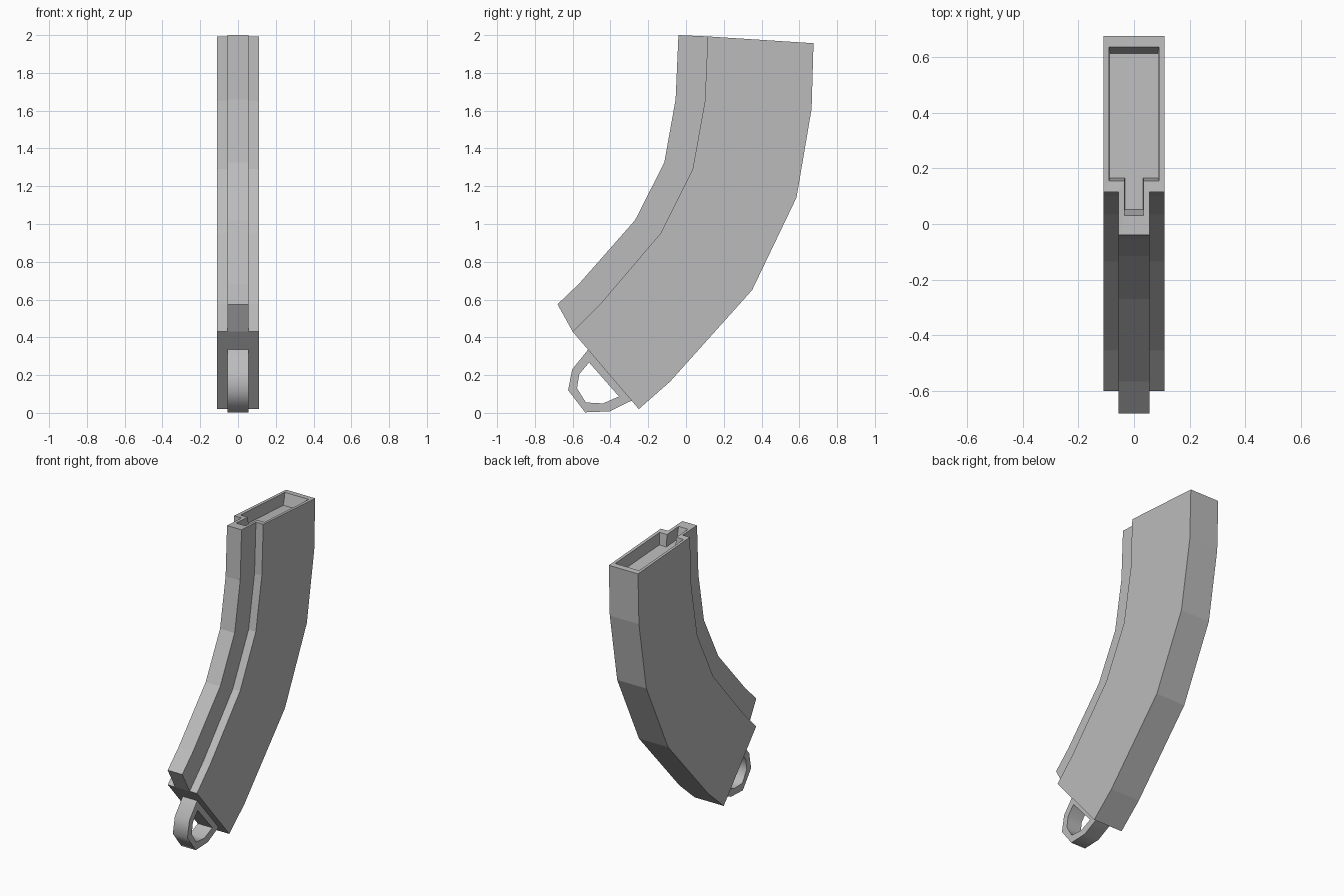
import bpy, bmesh
from mathutils import Vector

cube = bpy.data.objects.get("Cube")
if cube:
    bpy.data.objects.remove(cube, do_unlink=True)

grey = bpy.data.materials.new("grey metal")
grey.use_nodes = True
grey.diffuse_color = (0.5, 0.5, 0.5, 1)
grey.node_tree.nodes["Principled BSDF"].inputs["Base Color"].default_value = (0.5, 0.5, 0.5, 1)


def finish(name, bm):
    bmesh.ops.recalc_face_normals(bm, faces=bm.faces)
    mesh = bpy.data.meshes.new(name)
    bm.to_mesh(mesh)
    bm.free()
    mesh.materials.append(grey)
    obj = bpy.data.objects.new(name, mesh)
    bpy.context.collection.objects.link(obj)
    return obj


def bridge(bm, a, b):
    for i in range(len(a)):
        j = (i + 1) % len(a)
        bm.faces.new((a[i], a[j], b[j], b[i]))


def t_section(bm, front, step, back, rib, wide):
    """Ring of eight points: a wide box with a narrow rib on its front."""
    half = [(rib, front), (rib, step), (wide, step), (wide, back)]
    pts = half + [(-x, p) for x, p in reversed(half)]
    return [bm.verts.new((x, p[0], p[1])) for x, p in pts]


def cap(bm, r):
    bm.faces.new((r[0], r[1], r[6], r[7]))
    bm.faces.new((r[1], r[2], r[3], r[4], r[5], r[6]))


# Curved body: rib front, rib root and spine as (y, z), from top to bottom
sections = [
    ((-0.04, 2.0), (0.115, 1.993), (0.675, 1.957)),
    ((-0.055, 1.66), (0.10, 1.65), (0.665, 1.61)),
    ((-0.115, 1.325), (0.035, 1.29), (0.585, 1.14)),
    ((-0.27, 1.02), (-0.135, 0.95), (0.35, 0.65)),
    ((-0.565, 0.685), (-0.455, 0.575), (-0.085, 0.165)),
    ((-0.68, 0.575), (-0.60, 0.43), (-0.25, 0.02)),
]
bm = bmesh.new()
rings = [t_section(bm, *s, 0.055, 0.11) for s in sections]
for a, b in zip(rings, rings[1:]):
    bridge(bm, a, b)
cap(bm, rings[-1])

# Shallow tapered pocket in the open top
top_front, top_back = (Vector(sections[0][i]) for i in (0, 2))


def on_top(y, depth):
    t = (y - top_front.x) / (top_back.x - top_front.x)
    return (y, top_front.y + t * (top_back.y - top_front.y) - depth)


rim = t_section(bm, *(on_top(y, 0) for y in (0.03, 0.155, 0.635)), 0.035, 0.09)
floor = t_section(bm, *(on_top(y, 0.08) for y in (0.052, 0.165, 0.613)), 0.033, 0.086)
bridge(bm, rings[0], rim)
bridge(bm, rim, floor)
cap(bm, floor)
finish("magazine_body", bm)

# Pull loop under the base: outer and inner outline as (y, z)
outer = [(-0.518, 0.335), (-0.603, 0.23), (-0.624, 0.12),
         (-0.534, 0.003), (-0.405, 0.008), (-0.286, 0.066)]
inner = [(-0.513, 0.267), (-0.565, 0.205), (-0.577, 0.13),
         (-0.53, 0.055), (-0.44, 0.05), (-0.355, 0.087)]
bm = bmesh.new()
loops = [[bm.verts.new((x, y, z)) for y, z in pts]
         for x, pts in ((-0.055, outer), (0.055, outer), (0.055, inner), (-0.055, inner))]
for a, b in zip(loops, loops[1:] + loops[:1]):
    bridge(bm, a, b)
loop = finish("pull_loop", bm)
bpy.ops.object.select_all(action="DESELECT")
loop.select_set(True)
bpy.context.view_layer.objects.active = loop
bpy.ops.object.shade_smooth_by_angle(angle=1.05)
